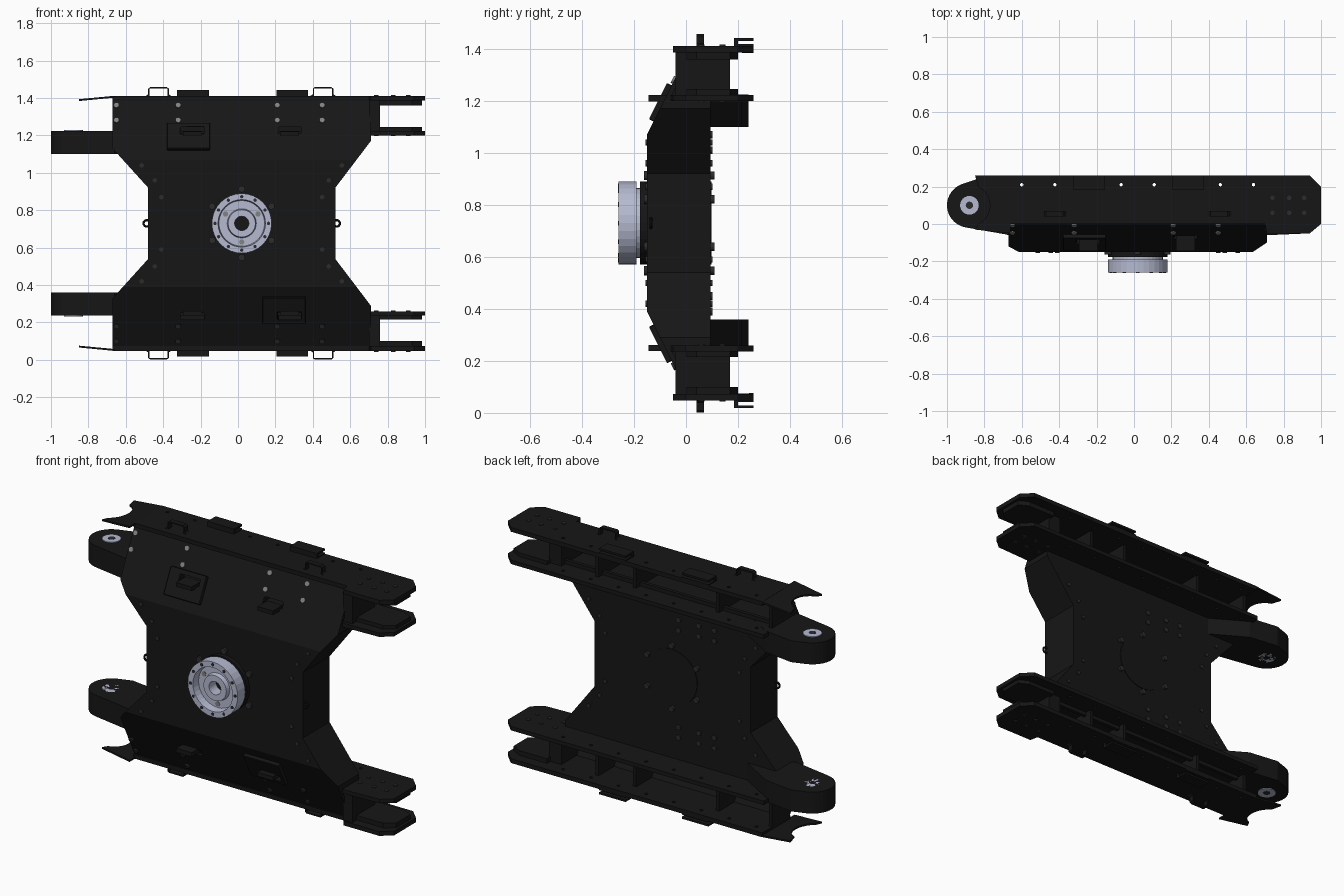
import bpy, bmesh, math
from mathutils import Matrix, Vector

if "Cube" in bpy.data.objects:
    bpy.data.objects.remove(bpy.data.objects["Cube"])

MID = 0.73          # mirror height
CX = 0.02           # hub centre in x
TILT = math.atan(0.5)


def material(name, r, g, b):
    m = bpy.data.materials.new(name)
    m.diffuse_color = (r, g, b, 1)
    m.use_nodes = True
    m.node_tree.nodes["Principled BSDF"].inputs["Base Color"].default_value = m.diffuse_color
    return m


BLACK = material("black_paint", 0.008, 0.008, 0.008)
STEEL = material("pale_steel", 0.46, 0.49, 0.63)
BOLT = material("bolt_grey", 0.22, 0.23, 0.23)
DARK = material("dark_bolt", 0.025, 0.025, 0.025)


def finish(name, bm, mat=BLACK):
    bmesh.ops.recalc_face_normals(bm, faces=bm.faces)
    me = bpy.data.meshes.new(name)
    bm.to_mesh(me)
    bm.free()
    me.materials.append(mat)
    ob = bpy.data.objects.new(name, me)
    bpy.context.collection.objects.link(ob)
    return ob


def prism_bm(pts, axis, a, b):
    put = {'x': lambda p, t: (t, p[0], p[1]),
           'y': lambda p, t: (p[0], t, p[1]),
           'z': lambda p, t: (p[0], p[1], t)}[axis]
    bm = bmesh.new()
    lo = [bm.verts.new(put(p, a)) for p in pts]
    hi = [bm.verts.new(put(p, b)) for p in pts]
    bm.faces.new(lo)
    bm.faces.new(hi)
    n = len(pts)
    for i in range(n):
        j = (i + 1) % n
        bm.faces.new((lo[i], lo[j], hi[j], hi[i]))
    return bm


def prism(name, pts, axis, a, b, mat=BLACK):
    return finish(name, prism_bm(pts, axis, a, b), mat)


def box(name, x0, x1, y0, y1, z0, z1, mat=BLACK):
    return prism(name, [(x0, y0), (x1, y0), (x1, y1), (x0, y1)], 'z', z0, z1, mat)


def discs(name, spots, r, depth, direction, mat=DARK, seg=12):
    bm = bmesh.new()
    rot = Vector(direction).to_track_quat('Z', 'Y').to_matrix().to_4x4()
    for p in spots:
        bmesh.ops.create_cone(bm, cap_ends=True, segments=seg, radius1=r, radius2=r,
                              depth=depth, matrix=Matrix.Translation(p) @ rot)
    return finish(name, bm, mat)


def lathe(name, prof, centre, direction, mat, seg=32):
    # closed (radius, height) loop spun about the given axis
    bm = bmesh.new()
    rot = Vector(direction).to_track_quat('Z', 'Y').to_matrix()
    rings = []
    for i in range(seg):
        a = 2 * math.pi * i / seg
        rings.append([bm.verts.new(Vector(centre) + rot @ Vector((r * math.cos(a), r * math.sin(a), h)))
                      for r, h in prof])
    n = len(prof)
    for i in range(seg):
        p, q = rings[i], rings[(i + 1) % seg]
        for k in range(n):
            m = (k + 1) % n
            bm.faces.new((p[k], p[m], q[m], q[k]))
    return finish(name, bm, mat)


def cut(ob, cutter):
    mod = ob.modifiers.new("cut", 'BOOLEAN')
    mod.operation = 'DIFFERENCE'
    mod.object = cutter
    bpy.context.view_layer.objects.active = ob
    bpy.ops.object.modifier_apply(modifier=mod.name)


def slope_y(h):
    return -0.15 + (h - 0.34) * 0.5


def ring(r, n, y, off=0.0):
    return [(CX + r * math.sin(off + 2 * math.pi * i / n), y,
             MID + r * math.cos(off + 2 * math.pi * i / n)) for i in range(n)]


# main waisted body, with its front sliced by the two sloping faces
right = [(0.71, 0.48), (0.71, 0.44), (0.52, 0.19), (0.52, -0.19), (0.71, -0.44), (0.71, -0.48)]
left = [(-0.67, -0.48), (-0.67, -0.40), (-0.48, -0.19), (-0.48, 0.19), (-0.67, 0.40), (-0.67, 0.48)]
bm = prism_bm([(x, MID + h) for x, h in right + left], 'y', -0.15, 0.095)
bmesh.ops.recalc_face_normals(bm, faces=bm.faces)
for s in (1, -1):
    res = bmesh.ops.bisect_plane(bm, geom=bm.verts[:] + bm.edges[:] + bm.faces[:],
                                 plane_co=(0, -0.15, MID + s * 0.34),
                                 plane_no=(0, -2, s), clear_outer=True)
    bmesh.ops.holes_fill(bm, edges=[e for e in bm.edges if e.is_boundary])
finish("main_body", bm)

# helper cutters
hole_cutter = discs("hole_cutter", [(-0.6 + 0.177 * i, 0.21, MID) for i in range(8)], 0.009, 2, (0, 0, 1))

for s in (1, -1):
    tag = "upper" if s > 0 else "lower"
    Z = lambda h: MID + s * h

    # outer rail plate
    outer = prism(tag + "_outer_plate",
                  [(-0.67, 0.0), (0.70, 0.0), (0.71, -0.05), (0.94, -0.05), (1.0, 0.0),
                   (1.0, 0.2), (0.94, 0.26), (-0.67, 0.26)], 'z', Z(0.657), Z(0.682))
    # inner rail plate
    inner = prism(tag + "_inner_plate",
                  [(-0.68, -0.06), (0.71, -0.06), (0.94, -0.05), (1.0, 0.0),
                   (1.0, 0.2), (0.94, 0.26), (-0.68, 0.26)], 'z', Z(0.47), Z(0.493))
    cut(outer, hole_cutter)
    cut(inner, hole_cutter)

    # bent fishtail tab at the left end
    arc = [(-0.88 + 0.11 * math.cos(a), 0.10 + 0.11 * math.sin(a))
           for a in [math.radians(-65 + 130 * i / 10) for i in range(11)]]
    tab = prism_bm([(-0.66, -0.05), (-0.85, -0.03)] + arc + [(-0.85, 0.26), (-0.66, 0.26)],
                   'z', Z(0.672), Z(0.682))
    for v in tab.verts:
        v.co.z -= s * 0.018 * max(0, (-v.co.x - 0.66) / 0.19)
    finish(tag + "_bent_tab", tab)

    # sloping front cover with through slots
    lo, hi = slope_y(0.47), slope_y(0.665)
    cover = prism(tag + "_front_cover",
                  [(lo, Z(0.47)), (hi, Z(0.665)), (hi + 0.02, Z(0.665)), (lo + 0.02, Z(0.47))],
                  'x', -0.67, 0.71)
    xs = s * 0.255 + CX
    frame = box(tag + "_slot_frame", -0.115, 0.115, -0.02, 0.02, -0.078, 0.078)
    bev = frame.modifiers.new("bevel", 'BEVEL')
    bev.width = 0.01
    frame.location = (-xs + 0.01, slope_y(0.46), Z(0.46))
    frame.rotation_euler = (-s * TILT, 0, 0)
    for x in (-0.245, 0.275):
        w = 0.062
        slot = box("slot_cutter", x - w, x + w, -0.3, 0.085, Z(0.475), Z(0.515))
        cut(cover, slot)
        cut(frame, slot)
        bpy.data.objects.remove(slot)
        box(tag + "_slot_tongue", x - 0.05, x + 0.05, -0.145, -0.05, Z(0.468), Z(0.492))

    # ribs inside the rail channel
    for x in (-0.66, -0.32, 0.21, 0.45, 0.69):
        prism(tag + "_rib", [(slope_y(0.49) + 0.005, Z(0.49)), (slope_y(0.66) + 0.005, Z(0.66)),
                             (0.17, Z(0.66)), (0.17, Z(0.49))], 'x', x - 0.01, x + 0.01)
    box(tag + "_channel_strip", -0.64, 0.68, 0.115, 0.135, Z(0.49), Z(0.515))

    # fork at the right end: spacer block and pads
    box(tag + "_fork_spacer", 0.70, 0.76, -0.04, 0.17, Z(0.49), Z(0.66))
    pad = [(0.75, 0.0), (0.93, 0.0), (0.985, 0.04), (0.985, 0.17), (0.93, 0.2), (0.75, 0.2)]
    prism(tag + "_outer_fork_pad", pad, 'z', Z(0.63), Z(0.66))
    prism(tag + "_inner_fork_pad", pad, 'z', Z(0.49), Z(0.515))
    for h in (0.683, 0.47):
        discs(tag + "_fork_bolts", [(x, y, Z(h)) for x in (0.74, 0.83, 0.91) for y in (0.06, 0.14)],
              0.012, 0.008, (0, 0, 1))

    # rounded pivot arm at the left end
    end = [(-0.88 + 0.12 * math.cos(a), 0.10 + 0.12 * math.sin(a))
           for a in [math.radians(110 + 150 * i / 14) for i in range(15)]]
    prism(tag + "_pivot_arm", [(-0.45, 0.09), (-0.66, 0.215), (-0.84, 0.24)] + end +
          [(-0.66, -0.06), (-0.6, 0.0)], 'z', Z(0.37), Z(0.494))
    lathe(tag + "_pivot_bush", [(0.018, 0.37), (0.05, 0.37), (0.05, 0.498), (0.018, 0.498)],
          (-0.88, 0.10, MID), (0, 0, s), STEEL, 24)
    discs(tag + "_pivot_bore", [(-0.88, 0.10, Z(0.4365))], 0.02, 0.125, (0, 0, 1))

    # thin loop handles and channel brackets on the outer plate
    for x in (-0.425, 0.455):
        a, t = 0.055, 0.007
        prism(tag + "_loop_handle",
              [(x - a - 0.015, Z(0.68)), (x - a, Z(0.69)), (x - a, Z(0.72)), (x - a + 0.01, Z(0.728)),
               (x + a - 0.01, Z(0.728)), (x + a, Z(0.72)), (x + a, Z(0.69)), (x + a + 0.015, Z(0.68)),
               (x + a - t, Z(0.68)), (x + a - t, Z(0.72)), (x - a + t, Z(0.72)), (x - a + t, Z(0.68))],
              'y', 0.04, 0.07)
    for x in (-0.24, 0.29):
        prism(tag + "_channel_bracket",
              [(0.26, Z(0.68)), (0.185, Z(0.68)), (0.185, Z(0.712)), (0.26, Z(0.712)),
               (0.26, Z(0.701)), (0.2, Z(0.701)), (0.2, Z(0.688)), (0.26, Z(0.688))],
              'x', x - 0.085, x + 0.085)

    # bolts on the sloping cover
    discs(tag + "_cover_bolts", [(x, slope_y(h) - 0.001, Z(h)) for x in (-0.65, -0.32, 0.21, 0.45)
                                 for h in (0.55, 0.63)], 0.015, 0.014, (0, -2, s),
          BOLT if s > 0 else DARK)
    # bolts along the waist, front and back
    waist = [(d * k + CX, h) for d in (-1, 1) for k, h in ((0.535, 0.31), (0.465, 0.23), (0.43, 0.14))]
    for y in (-0.151, 0.096):
        discs(tag + "_waist_bolts", [(x, y, Z(h)) for x, h in waist], 0.012, 0.01, (0, 1, 0))
    discs(tag + "_rear_bolts", [(x, 0.097, Z(h)) for x in (-0.25, -0.15, -0.02) for h in (0.28, 0.34)],
          0.015, 0.01, (0, 1, 0))

bpy.data.objects.remove(hole_cutter)

# hub: boss, dished steel flange and its bolts
discs("hub_boss", [(CX, -0.16, MID)], 0.16, 0.032, (0, 1, 0), BLACK, 32)
lathe("hub_flange", [(0.038, 0.17), (0.135, 0.17), (0.135, 0.19), (0.16, 0.19), (0.16, 0.26),
                     (0.127, 0.26), (0.122, 0.215), (0.078, 0.215), (0.073, 0.24), (0.038, 0.24)],
      (CX, 0, MID), (0, -1, 0), STEEL)
discs("flange_bolts", ring(0.143, 12, -0.259), 0.009, 0.006, (0, 1, 0))
discs("flange_inner_holes", ring(0.072 + 0.028, 3, -0.215, math.pi / 3), 0.014, 0.006, (0, 1, 0), BOLT)
discs("hub_front_bolts", ring(0.183, 6, -0.152), 0.018, 0.02, (0, 1, 0))
discs("hub_rear_disc", [(CX, 0.095, MID)], 0.16, 0.008, (0, 1, 0), BLACK, 32)
discs("hub_rear_bolts", ring(0.183, 6, 0.1), 0.016, 0.02, (0, 1, 0))

# lifting eyes on both sides
for x in (-0.488, 0.528):
    lathe("side_eye", [(0.017 + 0.006 * math.cos(a), 0.006 * math.sin(a))
                       for a in [math.pi * i / 4 for i in range(8)]],
          (x, -0.135, MID), (0, 1, 0), BLACK, 16)
